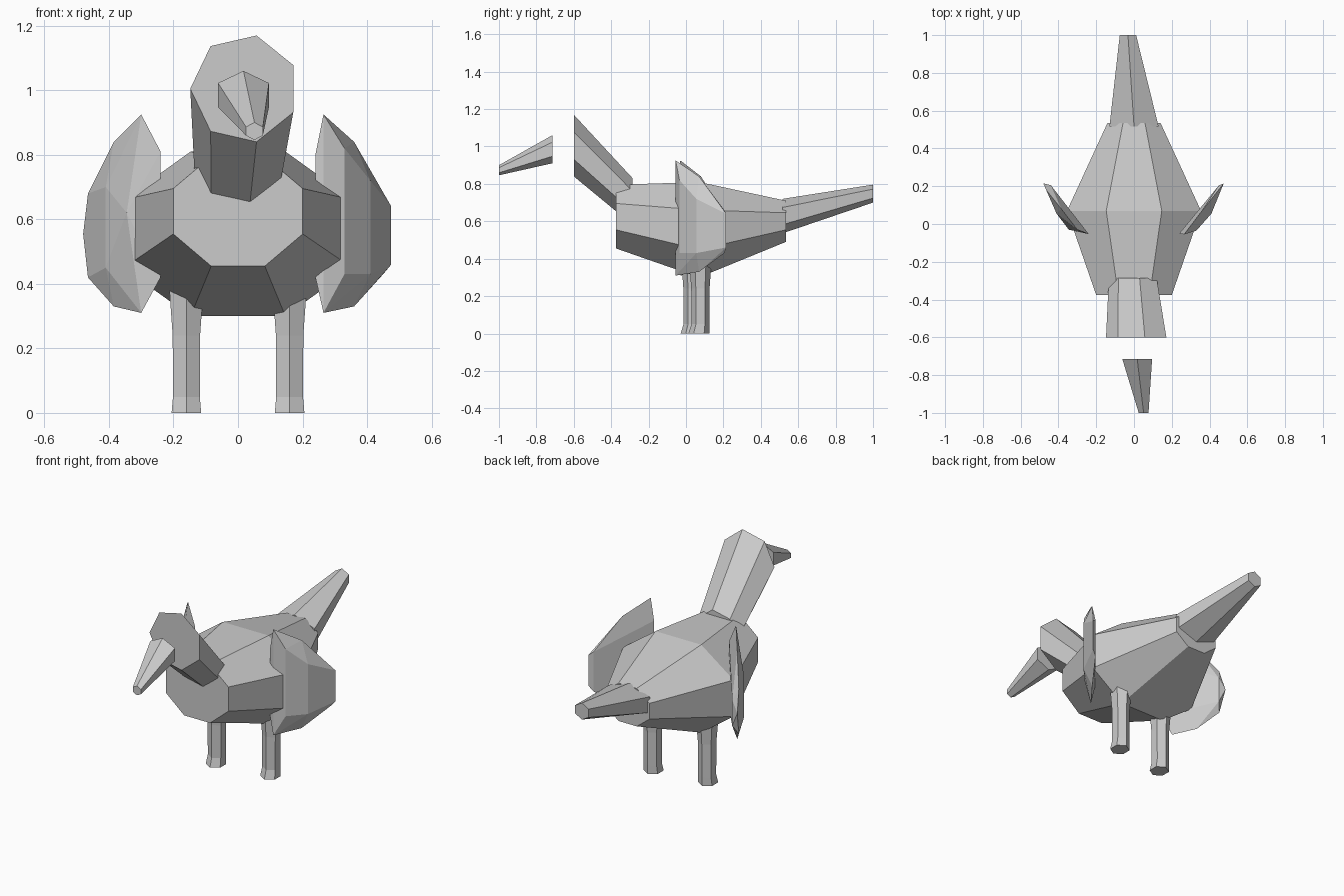
import bpy, bmesh
from math import pi, cos, sin

cube = bpy.data.objects.get("Cube")
if cube:
    bpy.data.objects.remove(cube, do_unlink=True)

grey = bpy.data.materials.new("plain_grey")
grey.use_nodes = True
colour = (0.6, 0.6, 0.6, 1)
grey.diffuse_color = colour
grey.node_tree.nodes["Principled BSDF"].inputs["Base Color"].default_value = colour


def finish(name, bm):
    """Turn a bmesh into a flat-shaded object."""
    bmesh.ops.recalc_face_normals(bm, faces=bm.faces)
    mesh = bpy.data.meshes.new(name)
    bm.to_mesh(mesh)
    bm.free()
    mesh.materials.append(grey)
    bpy.context.collection.objects.link(bpy.data.objects.new(name, mesh))


def loft(name, sides, phase, rings, upright=False):
    """Join polygon rings (distance, centre u, centre v, radius u, radius v)
    along y, or along z when upright, and cap both ends."""
    bm = bmesh.new()
    loops = []
    for d, cu, cv, ru, rv in rings:
        loop = []
        for i in range(sides):
            a = phase + 2 * pi * i / sides
            u, v = cu + ru * cos(a), cv + rv * sin(a)
            loop.append(bm.verts.new((u, v, d) if upright else (u, d, v)))
        loops.append(loop)
    for a, b in zip(loops, loops[1:]):
        for i in range(sides):
            j = (i + 1) % sides
            bm.faces.new((a[i], a[j], b[j], b[i]))
    bm.faces.new(loops[0])
    bm.faces.new(loops[-1])
    finish(name, bm)


def wing(name, columns):
    """Convex plate from columns (x, y, upper z, lower z)."""
    bm = bmesh.new()
    for x, y, top, bottom in columns:
        for z in {top, bottom}:
            bm.verts.new((x, y, z))
    bmesh.ops.convex_hull(bm, input=bm.verts)
    bmesh.ops.dissolve_limit(bm, angle_limit=0.05, verts=bm.verts, edges=bm.edges)
    finish(name, bm)


# Eight-sided body, widest in the middle
loft("body", 8, pi / 8, [(-0.375, 0, 0.625, 0.217, 0.184),
                         (0.07, 0, 0.555, 0.384, 0.276),
                         (0.535, 0, 0.60, 0.152, 0.119)])

# Seven-sided neck and head, cut flat at the front
loft("neck", 7, pi, [(-0.6, 0.02, 1.005, 0.168, 0.169),
                     (-0.285, 0, 0.705, 0.133, 0.128)])

# Beak floating ahead of the head
loft("beak", 6, pi / 2, [(-1, 0.051, 0.873, 0.03, 0.027),
                         (-0.715, 0.017, 0.985, 0.091, 0.075)])

# Tail
loft("tail", 6, pi / 2, [(0.517, 0, 0.628, 0.15, 0.092),
                         (1, -0.032, 0.748, 0.05, 0.048)])

# Legs with slightly flared feet, one a little ahead of the other
for name, x, y in (("right_leg", -0.16, 0.035), ("left_leg", 0.16, 0.077)):
    foot_y = y - 0.008
    loft(name, 6, pi / 2, [(0, x, foot_y, 0.053, 0.056),
                           (0.05, x, y, 0.048, 0.048),
                           (0.24, x, y, 0.049, 0.049),
                           (0.42, x, y, 0.064, 0.062)], upright=True)

# Wings: leading tips, outer face, rim, inner face, trailing edge
wing("left_wing", [(0.265, -0.055, 0.925, 0.31), (0.33, -0.035, 0.82, 0.43),
                   (0.41, 0.055, 0.72, 0.43), (0.36, 0.07, 0.84, 0.33),
                   (0.475, 0.215, 0.64, 0.46), (0.24, -0.05, 0.80, 0.42),
                   (0.45, 0.205, 0.66, 0.43)])
wing("right_wing", [(-0.30, -0.03, 0.925, 0.31), (-0.345, -0.03, 0.62, 0.62),
                    (-0.41, 0.055, 0.70, 0.45), (-0.385, 0.08, 0.84, 0.33),
                    (-0.465, 0.18, 0.68, 0.42), (-0.48, 0.215, 0.555, 0.555),
                    (-0.24, -0.053, 0.81, 0.42), (-0.44, 0.205, 0.62, 0.47)])
